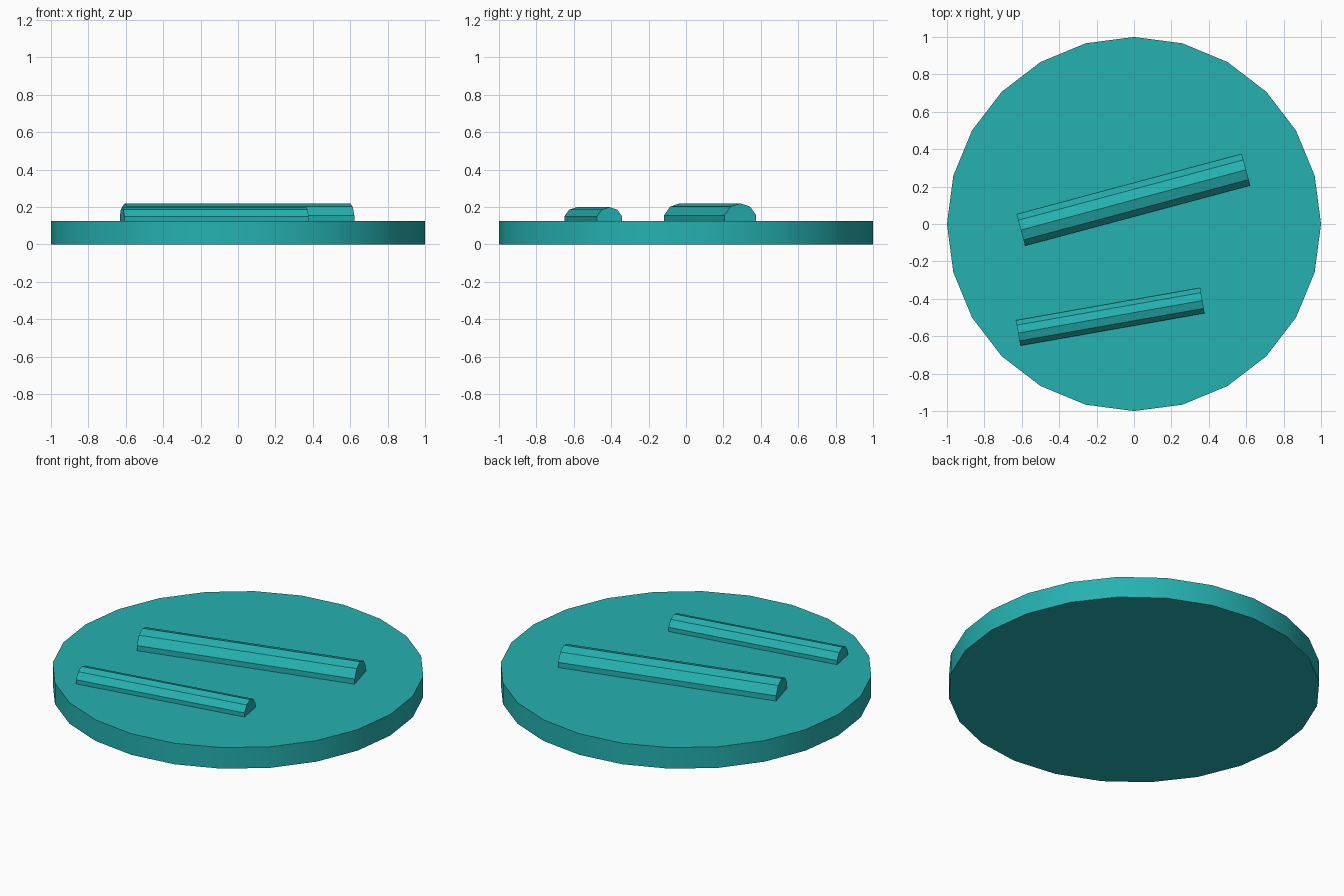
import bpy
import math

if "Cube" in bpy.data.objects:
    bpy.data.objects.remove(bpy.data.objects["Cube"])

teal = bpy.data.materials.new("teal")
teal.diffuse_color = (0.019, 0.44, 0.44, 1)
teal.use_nodes = True
teal.node_tree.nodes["Principled BSDF"].inputs["Base Color"].default_value = teal.diffuse_color


def prism(name, sides, radius, depth, location, rotation=(0, 0, 0)):
    bpy.ops.mesh.primitive_cylinder_add(
        vertices=sides, radius=radius, depth=depth, location=location, rotation=rotation)
    obj = bpy.context.object
    obj.name = name
    obj.data.materials.append(teal)
    return obj


# Round base with smooth rim and crisp edges
prism("base_disc", 24, 1.0, 0.125, (0, 0, 0.0625))
bpy.ops.object.shade_smooth_by_angle(angle=math.radians(30))


# Ten-sided rods half sunk into the base, one edge pointing straight up
def rod(name, radius, length, x, y, turn):
    # local z lies along the rod, local y points up
    prism(name, 10, radius, length, (x, y, 0.1275),
          (math.radians(90), 0, math.radians(90 + turn)))


rod("long_rod", 0.0925, 1.247, -0.003, 0.129, 15)
rod("short_rod", 0.0725, 1.0, -0.127, -0.496, 10)
